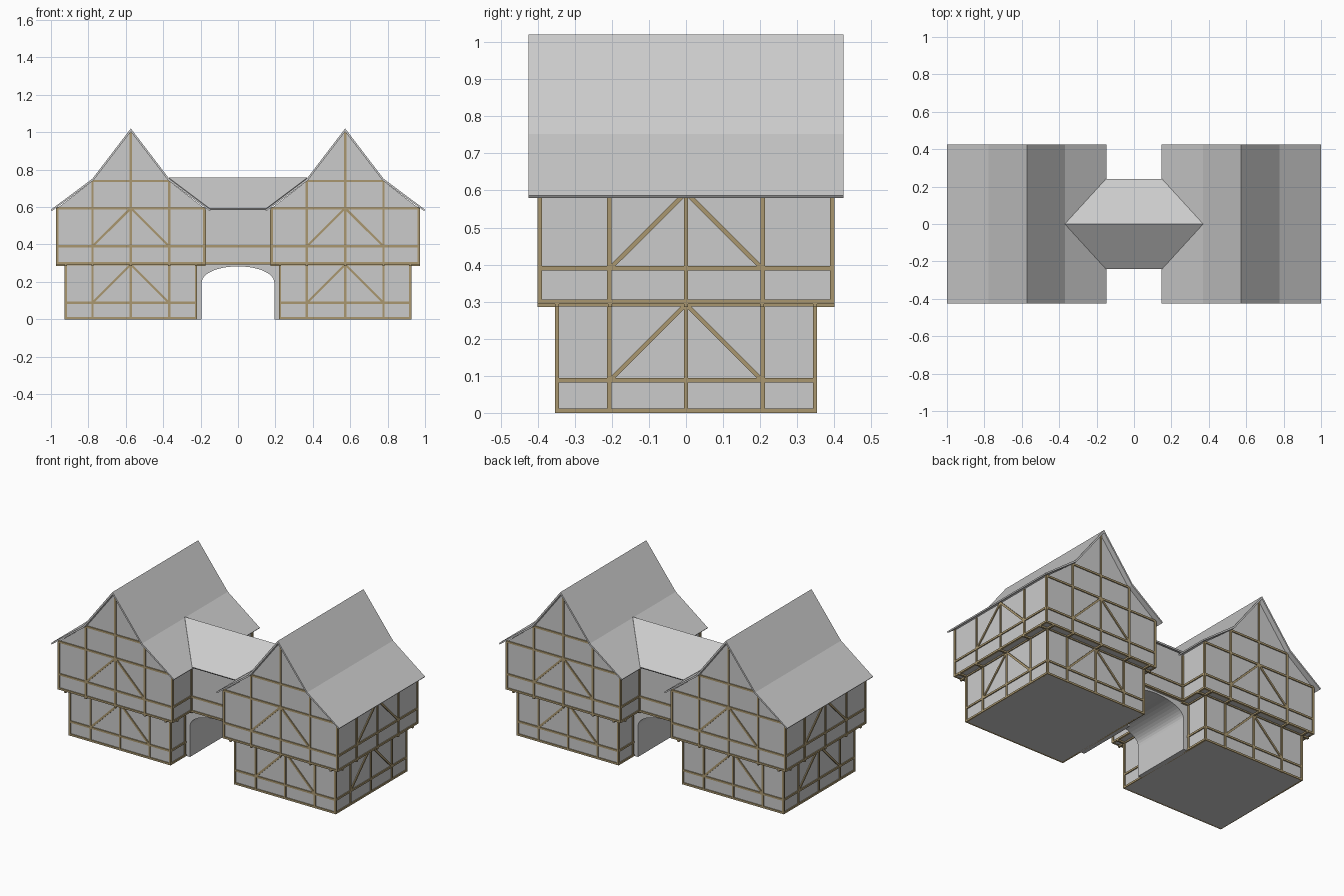
import bpy, bmesh, math
from mathutils import Vector, Matrix

if "Cube" in bpy.data.objects:
    bpy.data.objects.remove(bpy.data.objects["Cube"])

CX = 0.573            # centre line of the right-hand house
T = 0.012             # timber thickness

wood = bpy.data.materials.new("timber")
wood.diffuse_color = (0.40, 0.31, 0.16, 1)
wood.use_nodes = True
wood.node_tree.nodes["Principled BSDF"].inputs["Base Color"].default_value = wood.diffuse_color


def finish(name, bm, mirror=False, mat=None):
    bmesh.ops.recalc_face_normals(bm, faces=bm.faces)
    me = bpy.data.meshes.new(name)
    bm.to_mesh(me)
    bm.free()
    ob = bpy.data.objects.new(name, me)
    bpy.context.collection.objects.link(ob)
    if mat:
        me.materials.append(mat)
    if mirror:
        ob.modifiers.new("mirror", 'MIRROR').use_mirror_merge = False
    return ob


def extrude_y(name, profile, half, mirror=False):
    """Solid from an x-z outline, running from -half to half in y."""
    bm = bmesh.new()
    face = bm.faces.new([bm.verts.new((x, -half, z)) for x, z in profile])
    new = bmesh.ops.extrude_face_region(bm, geom=[face])["geom"]
    bmesh.ops.translate(bm, vec=(0, 2 * half, 0),
                        verts=[v for v in new if isinstance(v, bmesh.types.BMVert)])
    return finish(name, bm, mirror)


def beam(bm, a, b):
    """Square timber from a to b, lying flat in its wall."""
    a, b = Vector(a), Vector(b)
    d = (b - a).normalized()
    n = Vector((0, 1, 0)) if abs(d.y) < 1e-6 else Vector((1, 0, 0))
    rot = Matrix((n, d.cross(n), d)).transposed().to_4x4()
    size = Matrix.Diagonal((T, T, (b - a).length, 1))
    bmesh.ops.create_cube(bm, size=1, matrix=Matrix.Translation((a + b) / 2) @ rot @ size)


def box_profile(c, w, z0, z1):
    return [(c - w, z0), (c + w, z0), (c + w, z1), (c - w, z1)]


# House walls: ground floor, and jettied upper floor with gable
LW, LD, UW, UD = 0.348, 0.348, 0.393, 0.394
extrude_y("ground_floor", box_profile(CX, LW, 0, 0.3), LD, True)
extrude_y("upper_floor", [(CX - UW, 0.295), (CX + UW, 0.295), (CX + UW, 0.594),
                          (CX + 0.205, 0.739), (CX, 1.003),
                          (CX - 0.205, 0.739), (CX - UW, 0.594)], UD, True)

# House roofs: thin two-pitch shell
outer = [(-0.427, 0.586), (-0.205, 0.752), (0, 1.02), (0.205, 0.752), (0.427, 0.586)]
inner = [(0.422, 0.579), (0.2, 0.742), (0, 1.003), (-0.2, 0.742), (-0.422, 0.579)]
extrude_y("house_roof", [(CX + x, z) for x, z in outer + inner], 0.425, True)

# House timbers
bm = bmesh.new()
for w, d, z0, zr, z1 in ((LW, LD, 0.006, 0.088, 0.293), (UW, UD, 0.3, 0.39, 0.594)):
    for s in (-1, 1):
        y = s * d
        for o in (-w, -0.205, 0, 0.205, w):                  # front and back posts
            top = z1
            if z0 > 0.1:
                top = {0: 1.0, 0.205: 0.739}.get(abs(o), z1)
            beam(bm, (CX + o, y, z0 - T / 2), (CX + o, y, top))
        for z in (z0, zr, z1):                               # front and back rails
            beam(bm, (CX - w, y, z), (CX + w, y, z))
        for o in (-0.205, 0.205):                            # braces
            beam(bm, (CX + o, y, zr), (CX, y, z1))
            if s > 0:
                beam(bm, (CX + w, o, zr), (CX + w, 0, z1))
        for o in (-0.207, 0, 0.207):                         # side posts
            beam(bm, (CX + s * w, o, z0), (CX + s * w, o, z1 - 0.005))
        for z in (z0, zr) + ((z1,) if z0 < 0.1 else ()):     # side rails
            beam(bm, (CX + s * w, -d, z), (CX + s * w, d, z))
for s in (-1, 1):
    beam(bm, (CX - 0.205, s * UD, 0.739), (CX + 0.205, s * UD, 0.739))
    # Joist ends beneath the jetty
    for o in (-LW, -0.205, 0, 0.205, LW):
        beam(bm, (CX + o, s * LD, 0.291), (CX + o, s * (UD + 0.006), 0.291))
        beam(bm, (CX + s * LW, o, 0.291), (CX + s * (UW + 0.006), o, 0.291))
finish("house_timbers", bm, True, wood)

# Gateway arch between the houses
arch = [(0.195 * math.cos(t), 0.19 + 0.093 * math.sin(t) ** 0.9)
        for t in (math.pi * i / 24 for i in range(1, 24))]
extrude_y("gateway_arch", [(0.195, 0), (0.195, 0.19)] + arch +
          [(-0.195, 0.19), (-0.195, 0), (-0.23, 0), (-0.23, 0.3), (0.23, 0.3), (0.23, 0)], 0.197)

# Bridge room over the arch, with its rails and corner posts
extrude_y("bridge_room", box_profile(0, 0.185, 0.295, 0.595), 0.21)
bm = bmesh.new()
for y in (-0.21, 0.21):
    for z in (0.3, 0.39):
        beam(bm, (-0.18, y, z), (0.18, y, z))
    for x in (-0.176, 0.176):
        beam(bm, (x, y, 0.3), (x, y, 0.585))
finish("bridge_timbers", bm, mat=wood)

# Bridge roof: two slopes running into the house roofs
bm = bmesh.new()
r1, r2 = bm.verts.new((-0.37, 0, 0.752)), bm.verts.new((0.37, 0, 0.752))
for y in (-0.238, 0.238):
    e = [bm.verts.new((x, y, 0.588)) for x in (0.15, -0.15)]
    bm.faces.new([r1, r2] + e)
roof = finish("bridge_roof", bm)
solid = roof.modifiers.new("thickness", 'SOLIDIFY')
solid.thickness, solid.offset = 0.01, 0
